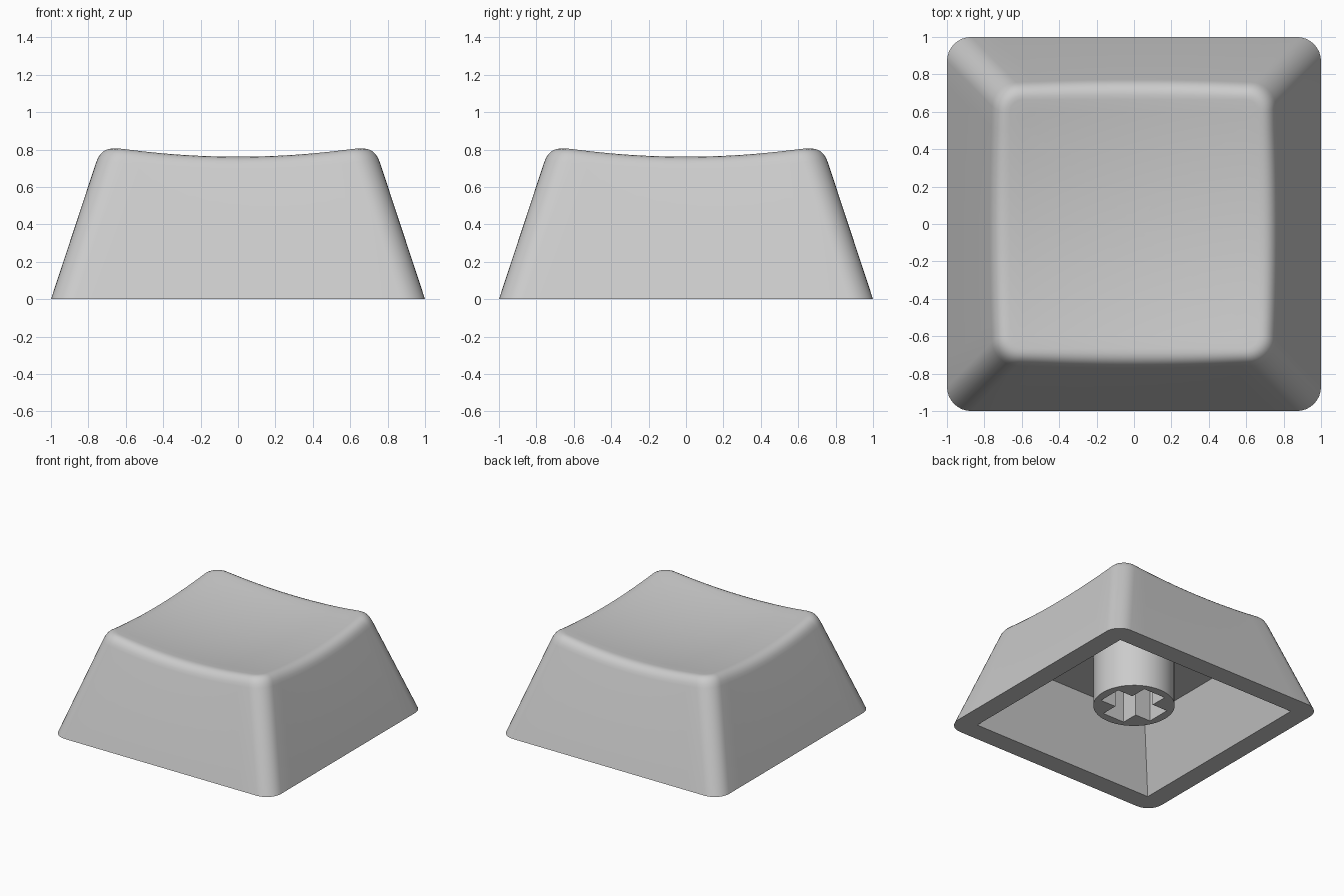
import bpy, bmesh, math

if "Cube" in bpy.data.objects:
    bpy.data.objects.remove(bpy.data.objects["Cube"])

SLOPE = 0.33        # inward lean of the walls per unit of height
CORNER = 0.13       # corner radius in plan
CAVITY_Z = 0.525    # height of the cavity ceiling
CAVITY_BOTTOM, CAVITY_TOP = 0.838, 0.65

grey = bpy.data.materials.new("light grey plastic")
grey.diffuse_color = (0.6, 0.6, 0.6, 1)
grey.use_nodes = True
grey.node_tree.nodes["Principled BSDF"].inputs["Base Color"].default_value = grey.diffuse_color


def finish(bm, name, angle):
    bmesh.ops.recalc_face_normals(bm, faces=bm.faces[:])
    mesh = bpy.data.meshes.new(name)
    bm.to_mesh(mesh)
    bm.free()
    obj = bpy.data.objects.new(name, mesh)
    bpy.context.collection.objects.link(obj)
    mesh.materials.append(grey)
    bpy.ops.object.select_all(action='DESELECT')
    obj.select_set(True)
    bpy.context.view_layer.objects.active = obj
    bpy.ops.object.shade_smooth_by_angle(angle=math.radians(angle))
    return obj


def rounded_square(half, radius, arc=8, side=12):
    """Plan outline with evenly split sides and round corners."""
    pts, c = [], half - radius
    for q in range(4):
        ca, sa = math.cos(q * math.pi / 2), math.sin(q * math.pi / 2)
        local = [(half, -c + 2 * c * i / side) for i in range(side)]
        local += [(c + radius * math.cos(t), c + radius * math.sin(t))
                  for t in (i * math.pi / 2 / arc for i in range(arc))]
        pts += [(x * ca - y * sa, x * sa + y * ca) for x, y in local]
    return pts


def dish(x, y):
    return 0.71 + 0.113 * (x * x + y * y)


def bridge(bm, a, b):
    n = len(a)
    for i in range(n):
        j = (i + 1) % n
        bm.faces.new((a[i], a[j], b[j], b[i]))


# Keycap shell: leaning walls, rounded rim, dished top, hollow underside
bm = bmesh.new()
base = rounded_square(1, CORNER)
count = len(base)


def wall_point(i, z):
    return rounded_square(1 - SLOPE * z, CORNER)[i]


low, edge, inner = [], [], []
shrunk = rounded_square(0.665, 0.07)
for i in range(count):
    z = 0.78
    for _ in range(4):
        z = dish(*wall_point(i, z))
    edge.append((*wall_point(i, z), z))
    low.append((*wall_point(i, z - 0.08), z - 0.08))
    inner.append((*shrunk[i], dish(*shrunk[i])))

rings = [[bm.verts.new((x, y, 0)) for x, y in base]]
for k in range(7):                                  # rounded rim
    t = k / 6
    rings.append([bm.verts.new([(1 - t) ** 2 * p + 2 * t * (1 - t) * e + t * t * q
                                for p, e, q in zip(low[i], edge[i], inner[i])])
                  for i in range(count)])
for k in range(9, 0, -1):                           # dished top
    s = k / 10
    rings.append([bm.verts.new((x * s, y * s, dish(x * s, y * s))) for x, y in shrunk])
for a, b in zip(rings, rings[1:]):
    bridge(bm, a, b)
centre = bm.verts.new((0, 0, dish(0, 0)))
for i in range(count):
    bm.faces.new((rings[-1][i], rings[-1][(i + 1) % count], centre))

signs = ((1, -1), (1, 1), (-1, 1), (-1, -1))
mouth = [bm.verts.new((x * CAVITY_BOTTOM, y * CAVITY_BOTTOM, 0)) for x, y in signs]
ceiling = [bm.verts.new((x * CAVITY_TOP, y * CAVITY_TOP, CAVITY_Z)) for x, y in signs]
bridge(bm, mouth, ceiling)
bm.faces.new(ceiling)
step = count // 4
for q in range(4):                                  # flat bottom rim
    outer = [rings[0][(q * step + i) % count] for i in range(step + 1)]
    a, b = mouth[q], mouth[(q + 1) % 4]
    bm.faces.new(outer + [b, a])
finish(bm, "keycap_shell", 35)

# Stem: round post with a cross-shaped socket
bm = bmesh.new()
L, W = 0.24, 0.1
circle = [(0.307 * math.cos(i * math.tau / 48), 0.307 * math.sin(i * math.tau / 48))
          for i in range(48)]
cross = []
for q in range(4):
    ca, sa = math.cos(q * math.pi / 2), math.sin(q * math.pi / 2)
    cross += [(x * ca - y * sa, x * sa + y * ca) for x, y in ((L, -W), (L, W), (W, W))]
edges = []
for loop in (circle, cross):
    vs = [bm.verts.new((x, y, 0.11)) for x, y in loop]
    edges += [bm.edges.new((vs[i], vs[(i + 1) % len(vs)])) for i in range(len(vs))]
bmesh.ops.triangle_fill(bm, edges=edges, use_beauty=True)
ext = bmesh.ops.extrude_face_region(bm, geom=bm.faces[:], use_keep_orig=True)
for v in ext["geom"]:
    if isinstance(v, bmesh.types.BMVert):
        v.co.z = CAVITY_Z + 0.01
finish(bm, "stem", 30)
